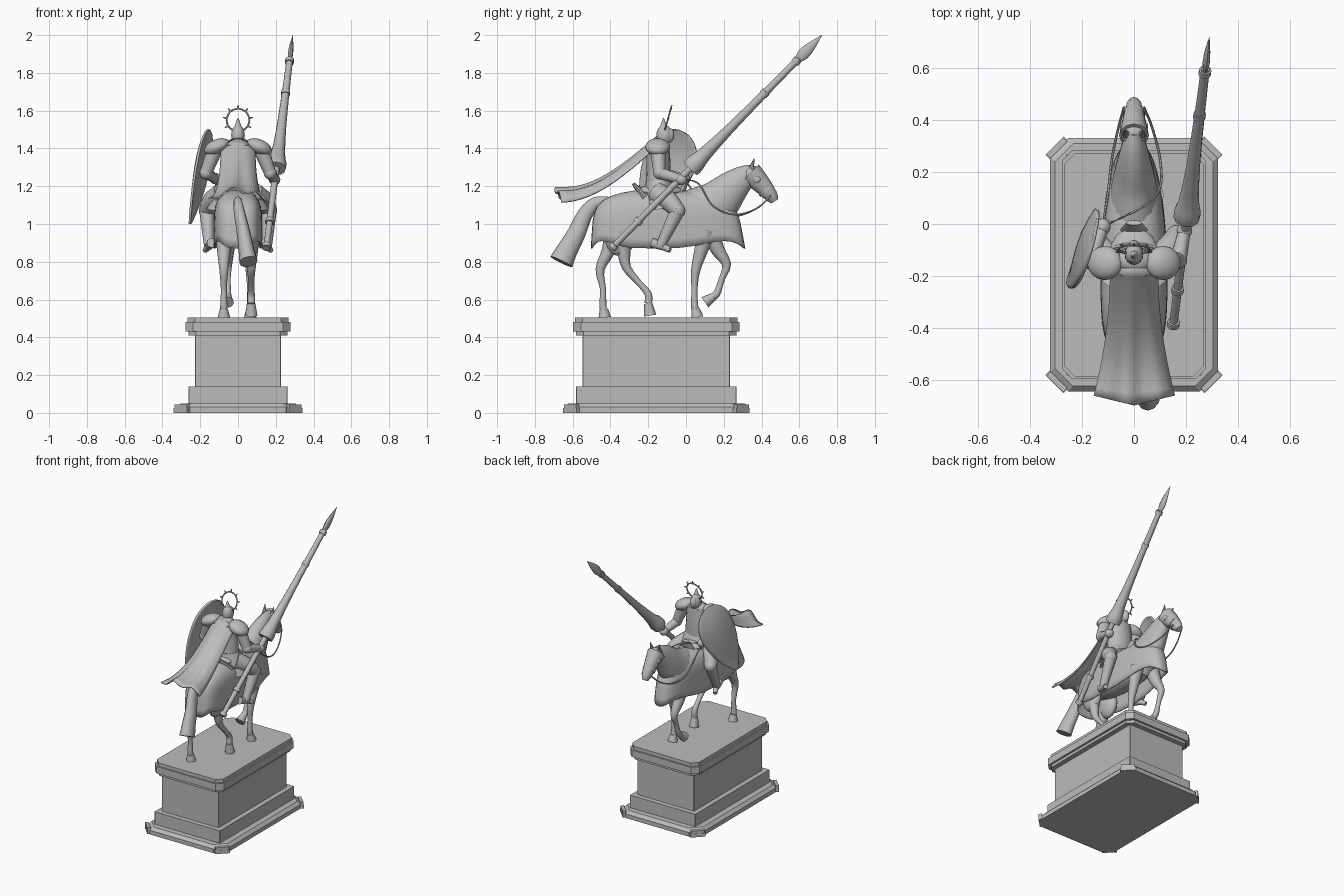
import bpy, bmesh, math
from math import sin, cos, pi, sqrt, copysign
from mathutils import Vector, Matrix

if "Cube" in bpy.data.objects:
    bpy.data.objects.remove(bpy.data.objects["Cube"])

GREY = (0.5, 0.5, 0.5, 1)
stone = bpy.data.materials.new("grey stone")
stone.use_nodes = True
stone.diffuse_color = GREY
stone.node_tree.nodes["Principled BSDF"].inputs["Base Color"].default_value = GREY
SIDES = (("left", 1), ("right", -1))


def finish(name, bm, smooth=True, thickness=0):
    bmesh.ops.recalc_face_normals(bm, faces=bm.faces)
    mesh = bpy.data.meshes.new(name)
    bm.to_mesh(mesh)
    bm.free()
    mesh.materials.append(stone)
    obj = bpy.data.objects.new(name, mesh)
    bpy.context.collection.objects.link(obj)
    if thickness:
        solid = obj.modifiers.new("thickness", "SOLIDIFY")
        solid.thickness, solid.offset = thickness, 0
    if smooth:
        bpy.ops.object.select_all(action="DESELECT")
        obj.select_set(True)
        bpy.context.view_layer.objects.active = obj
        bpy.ops.object.shade_smooth_by_angle(angle=math.radians(40))


def skin(name, rings, closed=True, caps=True, smooth=True, thickness=0):
    """Bridge consecutive rows of points into a surface."""
    bm = bmesh.new()
    rows = [[bm.verts.new(point) for point in ring] for ring in rings]
    count = len(rows[0])
    for a, b in zip(rows, rows[1:]):
        for i in range(count if closed else count - 1):
            j = (i + 1) % count
            bm.faces.new((a[i], a[j], b[j], b[i]))
    if closed and caps:
        bm.faces.new(rows[0])
        bm.faces.new(rows[-1])
    finish(name, bm, smooth, thickness)


def spline(points, steps):
    """Catmull-Rom resampling of points of any dimension."""
    points = [Vector(point) for point in points]
    points = [points[0] * 2 - points[1]] + points + [points[-1] * 2 - points[-2]]
    out = []
    for a, b, c, d in zip(points, points[1:], points[2:], points[3:]):
        for k in range(steps):
            t = k / steps
            out.append(b + ((c - a) * t + (a * 2 - b * 5 + c * 4 - d) * t**2
                            + (b * 3 - a - c * 3 + d) * t**3) / 2)
    return out + [points[-2]]


def tube(name, points, radii, width=1, steps=3, sides=12):
    """Sweep an ellipse along points; width scales it sideways."""
    path = spline([(*point, radius) for point, radius in zip(points, radii)], steps)
    rings = []
    for i, (x, y, z, radius) in enumerate(path):
        tangent = path[min(i + 1, len(path) - 1)].xyz - path[max(i - 1, 0)].xyz
        tangent.normalize()
        hint = Vector((1, 0, 0)) if abs(tangent.x) < 0.9 else Vector((0, 1, 0))
        up = tangent.cross(hint).normalized()
        side = up.cross(tangent)
        turns = [2 * pi * k / sides for k in range(sides)]
        rings.append([Vector((x, y, z)) + radius * (side * width * cos(a) + up * sin(a)) for a in turns])
    skin(name, rings)


def limb(name, points, start, end, width=1, **options):
    """A tube tapering evenly from start radius to end radius."""
    last = len(points) - 1
    tube(name, points, [start + (end - start) * i / last for i in range(last + 1)], width, **options)


def ball(name, centre, size, tilt=0):
    bm = bmesh.new()
    place = Matrix.Translation(centre) @ Matrix.Rotation(tilt, 4, "Y") @ Matrix.Diagonal((*size, 1))
    bmesh.ops.create_uvsphere(bm, u_segments=16, v_segments=10, radius=1, matrix=place)
    finish(name, bm)


# Pedestal: slabs with clipped corners, each grown outward from the die
MID = -0.157


def slab(name, bottom, top, grow, clip, bevel=0):
    rings = []
    for z, out in ((bottom, grow), (top - bevel, grow), (top, grow - bevel)):
        hx, hy = .227 + out, .39 + out
        quarter = [(hx, hy - clip), (hx - clip, hy)]
        outline = quarter + [(-x, y) for x, y in reversed(quarter)]
        outline += [(-x, -y) for x, y in outline]
        rings.append([(x, y + MID, z) for x, y in outline])
    skin(name, rings if bevel else rings[::2], smooth=False)


slab("base_step", 0, .05, .097, .07, .02)
slab("plinth", .05, .14, .035, .002)
slab("die", .14, .41, 0, .002)
slab("cornice_lower", .41, .43, .035, .04)
slab("cornice_band", .43, .48, .05, .04)
slab("cornice_top", .48, .505, .04, .04)

# Diagonal corner blocks on the base
for sx in (1, -1):
    for sy in (1, -1):
        bm = bmesh.new()
        for low, length in ((0, .1), (.02, .09)):
            place = (Matrix.Translation((sx * .297, MID + sy * .45, low + .0125))
                     @ Matrix.Rotation(-sx * sy * pi / 4, 4, "Z")
                     @ Matrix.Diagonal((length, length / 4, .025, 1)))
            bmesh.ops.create_cube(bm, size=1, matrix=place)
        finish("base_corner", bm, smooth=False)

# Horse trunk, neck and head
ball("horse_trunk", (0, -.1, 1.03), (.11, .36, .12))
limb("horse_neck", [(0, .05, 1.04), (0, .16, 1.11), (0, .24, 1.19), (0, .31, 1.25), (0, .36, 1.285)],
     .15, .035, width=.7, sides=16)
limb("horse_head", [(0, .34, 1.27), (0, .4, 1.21), (0, .45, 1.15), (0, .47, 1.12)], .064, .022, width=.9)
ball("horse_cheek", (0, .35, 1.255), (.05, .055, .055))
limb("bridle_nose", [(0, .418, 1.185), (0, .428, 1.175)], .046, .045, width=.95, steps=1)

# Caparison: stacked ovals closing over the back, square at the rump, rippled hem
rings = []
for level in range(11):
    t = .985 * sin(level / 10 * pi / 2)
    shrink = sqrt(1 - t**6)
    ring = []
    for k in range(40):
        a = 2 * pi * k / 40
        power = .75 if cos(a) > 0 else .5
        along = copysign(abs(cos(a)) ** power, cos(a))
        across = copysign(abs(sin(a)) ** power, sin(a))
        reach = .4 + .06 * (1 - t) if along > 0 else .33 + .02 * (1 - t)
        ripple = .02 * max(0, 1 - 2 * t) * cos(4 * a)
        ring.append((.125 * shrink * across * (1 - .16 * max(0, along)),
                     shrink * reach * along - .15, .89 + .29 * t - ripple))
    rings.append(ring)
skin("caparison", rings, caps=False, thickness=.008)


def horse_leg(name, x, joints, toe):
    """Joints run from body to pastern as y, z."""
    points = [(x, y, z) for y, z in joints]
    tube(name + "_leg", points, (.05, .036, .024, .016, .019, .02), steps=3)
    limb(name + "_hoof", [points[-1], (x, *toe)], .022, .033, steps=1)


horse_leg("hind_right", -.075, [(-.38, .98), (-.41, .86), (-.455, .76), (-.44, .66), (-.44, .57), (-.435, .55)], (-.43, .505))
horse_leg("hind_left", .07, [(-.35, .98), (-.33, .86), (-.315, .77), (-.25, .69), (-.2, .63), (-.2, .58)], (-.19, .515))
horse_leg("fore_left", .065, [(.11, .97), (.08, .86), (.05, .75), (.045, .65), (.045, .57), (.05, .55)], (.06, .505))
horse_leg("fore_right", -.055, [(.12, .97), (.17, .86), (.215, .785), (.19, .71), (.165, .635), (.145, .615)], (.1, .585))
for side, x in (("left", .07), ("right", -.07)):
    ball("haunch_" + side, (x, -.35, .93), (.045, .08, .1))

# Tail, ears, eye bosses
limb("tail", [(0, -.41, 1.12), (0, -.48, 1.11), (.01, -.535, 1.05), (.03, -.58, .95), (.045, -.63, .86), (.055, -.66, .8)],
     .025, .064, width=.75)
for side, s in SIDES:
    limb("ear_" + side, [(s * .03, .345, 1.29), (s * .036, .36, 1.345)], .016, .002, steps=1, sides=8)
    ball("eye_boss_" + side, (s * .042, .375, 1.235), (.012, .02, .02))

# Reins gathered in the right hand
HANDS = {"left": (.194, -.025, 1.235), "right": (-.12, -.01, 1.24)}
limb("rein_right", [(-.038, .45, 1.15), (-.06, .37, 1.08), (-.085, .25, 1.04), (-.1, .12, 1.07), HANDS["right"]],
     .005, .005, steps=5, sides=6)
limb("rein_left", [(.038, .45, 1.15), (.07, .37, 1.08), (.1, .25, 1.05), (.1, .14, 1.1), (.04, .07, 1.21), HANDS["right"]],
     .005, .005, steps=5, sides=6)

# Saddle
ball("saddle_seat", (0, -.14, 1.17), (.1, .13, .04))
limb("saddle_cantle", [(0, -.22, 1.14), (0, -.25, 1.18), (0, -.28, 1.215)], .025, .008, width=5)
limb("saddle_pommel", [(0, -.03, 1.15), (0, .005, 1.23)], .02, .01, width=3)

# Rider body
limb("torso", [(0, -.15, 1.15), (0, -.145, 1.3), (0, -.15, 1.42)], .068, .06, width=1.45, sides=16)
limb("mail_skirt", [(0, -.15, 1.23), (0, -.13, 1.08)], .065, .11, width=1.5, sides=16)
ball("gorget", (0, -.14, 1.42), (.07, .05, .035))
ball("helmet", (0, -.115, 1.47), (.036, .042, .055))
ball("visor", (0, -.09, 1.47), (.024, .028, .04))
limb("helmet_spike", [(0, -.118, 1.51), (0, -.12, 1.56)], .02, .003, steps=1)
for side, s in SIDES:
    elbow = (s * .17, -.14, 1.27)
    knee = (s * .165, -.045, 1.07)
    heel = (s * .155, -.135, .885)
    ball("pauldron_" + side, (s * .112, -.15, 1.408), (.072, .066, .04), s * .4)
    limb("upper_arm_" + side, [(s * .12, -.15, 1.4), elbow], .042, .032)
    ball("elbow_" + side, elbow, (.034, .034, .034))
    limb("forearm_" + side, [elbow, HANDS[side]], .032, .024)
    ball("hand_" + side, HANDS[side], (.03, .032, .03))
    limb("thigh_" + side, [(s * .08, -.15, 1.16), (s * .14, -.09, 1.12), knee], .062, .042)
    ball("knee_" + side, knee, (.042, .042, .042))
    limb("shin_" + side, [knee, heel], .04, .025)
    limb("foot_" + side, [(s * .14, -.18, .9), (s * .155, -.12, .88), (s * .175, -.085, .86)], .026, .014)

# Rayed halo, leaning over the helmet
CENTRE = Vector((0, -.097, 1.55))


def halo_direction(turn):
    a = 2 * pi * turn + pi / 2
    return Vector((cos(a), .28 * sin(a), sin(a)))


limb("halo_ring", [CENTRE + halo_direction(k / 32) * .06 for k in range(33)], .005, .005, steps=1, sides=6)
for k in range(9):
    ray = halo_direction(k / 9)
    limb("halo_ray", [CENTRE + ray * .06, CENTRE + ray * .08], .006, .003, steps=1, sides=6)

# Flowing cape: falls steeply, then levels out and widens
rows = []
for step in range(17):
    t = step / 16
    row = []
    for k in range(-8, 9):
        s = k / 8
        point = max(0, t - .85) * .25 * (1 - abs(s))
        row.append(((.09 + .065 * t * t) * s, -.17 - .49 * t - point,
                    1.45 - .27 * sin(t * pi / 2) - .055 * s * s - .015 * t * sin(7 * s)))
    rows.append(row)
skin("cape", rows, closed=False, thickness=.008)

# Kite shield, bowed outward
TOP = Vector((-.145, -.02, 1.49))
axis = Vector((-.255, -.22, 1)) - TOP
across = Vector((.25, 1, 0))
across = (across - axis * across.dot(axis) / axis.length_squared).normalized()
outward = across.cross(axis).normalized()
outward *= -copysign(1, outward.x)
SHOULDER = .32
rows = []
for i in range(19):
    v = .004 + .992 * (1 - cos(pi * i / 18)) / 2
    if v < SHOULDER:
        half = sqrt(1 - (1 - v / SHOULDER) ** 2)
    else:
        half = cos((v - SHOULDER) / (1 - SHOULDER) * pi / 2) ** .8
    rows.append([TOP + axis * v + across * half * .14 * u / 6 + outward * .028 * half**2 * (1 - (u / 6) ** 2)
                 for u in range(-6, 7)])
skin("shield", rows, closed=False, thickness=.012)

# Lance: turned sections along a slanted line, ending in a flat blade
BUTT, TIP = Vector((.15, -.395, .87)), Vector((.29, .72, 2))


def lance_part(name, places, radii, width=1):
    tube("lance_" + name, [BUTT.lerp(TIP, place) for place in places], radii, width, steps=2)


lance_part("grip", (0, .2, .38), (.016, .017, .018))
lance_part("guard", (.375, .4, .44, .56, .73), (.05, .051, .038, .026, .02))
lance_part("shaft", (.72, .89), (.02, .017))
lance_part("blade", (.88, .91, .95, 1), (.015, .031, .023, .001), width=.45)
for place in (.003, .12, .72, .87):
    lance_part("collar", (place, place + .015), (.024, .024))
